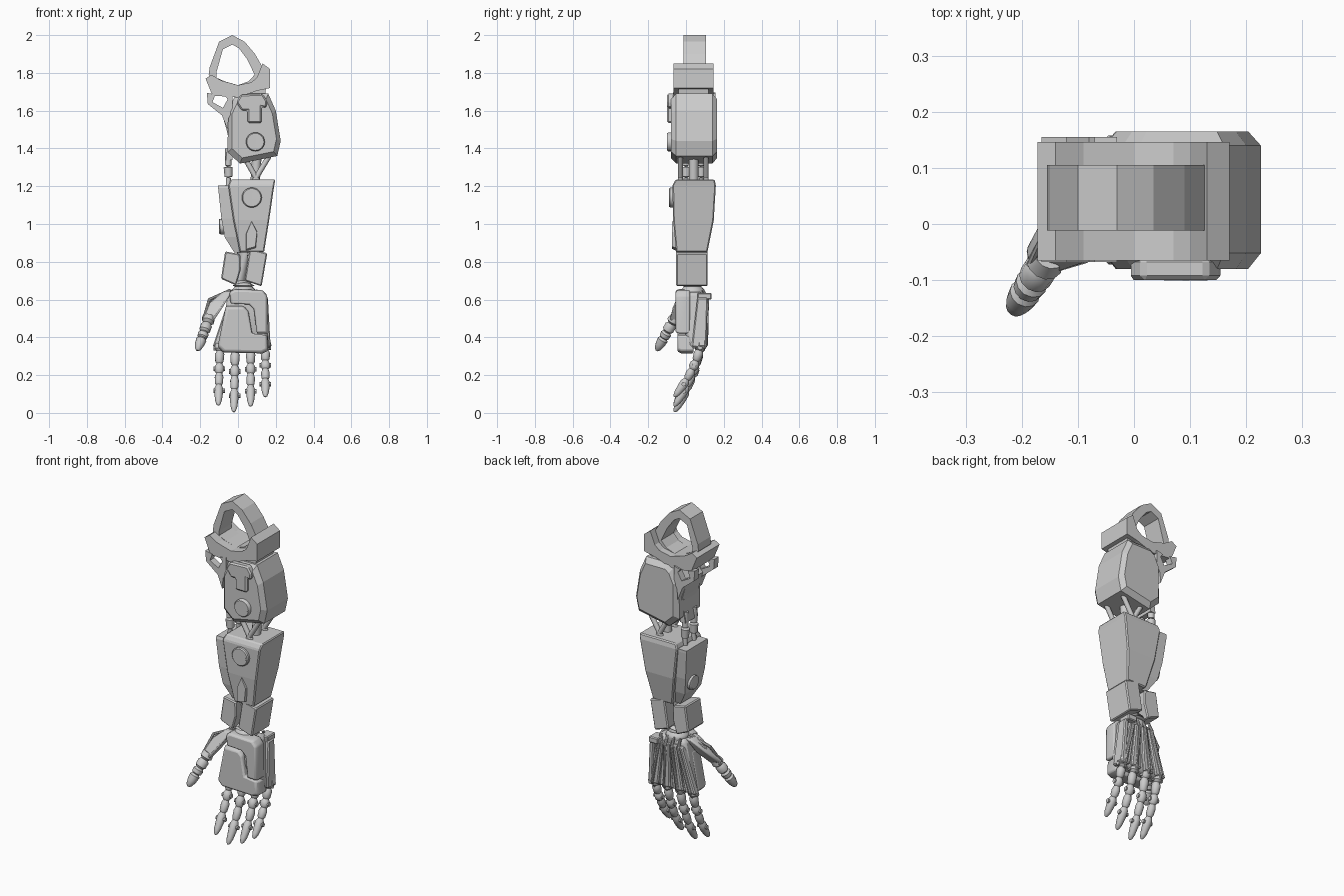
import bpy, bmesh
from math import cos, sin, tau
from mathutils import Vector


def skin(name, rings, closed=False, smooth=False, bevel=0, segs=1):
    """Join equal-length rings of points into a solid."""
    bm = bmesh.new()
    vs = [[bm.verts.new(p) for p in r] for r in rings]
    n = len(vs[0])
    pairs = list(zip(vs, vs[1:])) + ([(vs[-1], vs[0])] if closed else [])
    for a, b in pairs:
        for i in range(n):
            bm.faces.new((a[i], a[(i + 1) % n], b[(i + 1) % n], b[i]))
    if not closed:
        bm.faces.new(vs[0])
        bm.faces.new(vs[-1])
    bmesh.ops.recalc_face_normals(bm, faces=bm.faces)
    me = bpy.data.meshes.new(name)
    bm.to_mesh(me)
    bm.free()
    ob = bpy.data.objects.new(name, me)
    bpy.context.collection.objects.link(ob)
    if bevel:
        m = ob.modifiers.new("bevel", 'BEVEL')
        m.width, m.segments = bevel, segs
    if smooth:
        bpy.ops.object.select_all(action='DESELECT')
        ob.select_set(True)
        bpy.context.view_layer.objects.active = ob
        bpy.ops.object.shade_smooth_by_angle(angle=0.7)
    return ob


def prism(name, pts, layers, **kw):
    """Front-view (x, z) profile swept along y; layers are (y, scale)."""
    cx = (min(p[0] for p in pts) + max(p[0] for p in pts)) / 2
    cz = (min(p[1] for p in pts) + max(p[1] for p in pts)) / 2
    return skin(name, [[(cx + (x - cx) * s, y, cz + (z - cz) * s) for x, z in pts]
                       for y, s in layers], **kw)


def plate(name, pts, y0, y1, **kw):
    return prism(name, pts, [(y0, 1), (y1, 1)], **kw)


def loft(name, secs, **kw):
    """Stacked rectangles (z, x0, x1, y0, y1)."""
    return skin(name, [[(a, c, z), (b, c, z), (b, d, z), (a, d, z)]
                       for z, a, b, c, d in secs], **kw)


def tube(name, pts, n=12):
    """Round body along (x, y, z, radius) stations."""
    P = [Vector(p[:3]) for p in pts]
    rings = []
    for i, p in enumerate(pts):
        t = P[min(i + 1, len(P) - 1)] - P[max(i - 1, 0)]
        q = t.to_track_quat('Z', 'X')
        rings.append([P[i] + q @ Vector((p[3] * cos(tau * k / n), p[3] * sin(tau * k / n), 0))
                      for k in range(n)])
    return skin(name, rings, smooth=True)


def button(name, x, z, y, r):
    """Round boss on a front face with a recessed rim."""
    tube(name, [(x, y + .02, z, r), (x, y - .012, z, r), (x, y - .018, z, r * .9),
                (x, y - .0185, z, r * .78), (x, y - .01, z, r * .74), (x, y - .012, z, r * .6)], 24)


# shoulder ring
outer = [(-.155, 1.79), (-.15, 1.83), (-.10, 1.965), (-.03, 2.0), (.035, 1.965), (.09, 1.90),
         (.13, 1.83), (.12, 1.75), (.0, 1.71), (-.10, 1.73)]
inner = [(-.115, 1.775), (-.115, 1.80), (-.08, 1.925), (-.03, 1.95), (.005, 1.93), (.05, 1.87),
         (.088, 1.79), (.055, 1.755), (.0, 1.735), (-.07, 1.755)]
skin("shoulder_ring", [[(x, y, z) for x, z in p] for p, y in
                       ((outer, -.012), (outer, .105), (inner, .105), (inner, -.012))], closed=True)

# shoulder collar
plate("shoulder_collar", [(-.172, 1.77), (-.14, 1.79), (-.09, 1.76), (0, 1.735), (.07, 1.75),
                          (.10, 1.775), (.13, 1.85), (.17, 1.82), (.17, 1.72), (.10, 1.705),
                          (.0, 1.67), (-.135, 1.68)], -.065, .146)
plate("collar_neck", [(-.02, 1.70), (.15, 1.73), (.14, 1.66), (0, 1.66)], -.04, .12)

# hooked brackets under the collar
for side, y in (("front", -.068), ("back", .115)):
    plate("shoulder_bracket_" + side,
          [(-.165, 1.695), (-.12, 1.685), (-.135, 1.645), (-.08, 1.615), (-.055, 1.66), (-.07, 1.68),
           (-.03, 1.69), (-.03, 1.60), (-.05, 1.56), (-.055, 1.50), (-.085, 1.575), (-.16, 1.635)],
          y, y + .04)
plate("bracket_bridge", [(-.09, 1.60), (-.03, 1.66), (-.03, 1.48), (-.055, 1.48)], -.03, .12)

# inner arm strut and piston
plate("inner_arm_strut", [(-.075, 1.57), (-.03, 1.57), (-.03, 1.34), (-.065, 1.34), (-.05, 1.45)],
      -.02, .10)
for y in (.0, .08):
    tube("inner_piston", [(-.05, y, 1.40, .018), (-.052, y, 1.31, .018),
                          (-.052, y, 1.30, .024), (-.05, y, 1.25, .021), (-.05, y, 1.245, .013),
                          (-.055, y, 1.14, .013)], 10)

# upper arm housing
prism("upper_arm_housing", [(-.053, 1.60), (-.02, 1.67), (.01, 1.69), (.16, 1.69), (.2, 1.60),
                            (.226, 1.44), (.208, 1.36), (.01, 1.32), (-.055, 1.38)],
      [(-.08, .84), (-.052, 1), (.14, 1), (.165, .84)])
plate("upper_arm_hook", [(-.01, 1.645), (.015, 1.685), (.13, 1.69), (.155, 1.65), (.15, 1.615),
                         (.125, 1.62), (.125, 1.535), (.05, 1.535), (.05, 1.60), (.02, 1.60)],
      -.10, -.06, bevel=.008)
button("upper_arm_button", .092, 1.435, -.082, .05)

# elbow rods
for y in (-.03, .107):
    tube("elbow_rod", [(.03, y, 1.36, .014), (.115, y, 1.21, .014)], 10)
    tube("elbow_rod", [(.165, y, 1.36, .014), (.075, y, 1.21, .014)], 10)
tube("elbow_core", [(.10, .04, 1.36, .025), (.09, .04, 1.21, .025)], 12)

# forearm main shell and inner side shell
loft("forearm_shell", [(1.235, -.04, .198, -.055, .152), (1.205, -.052, .192, -.072, .158),
                       (1.02, -.025, .165, -.068, .147), (.85, .01, .138, -.052, .113)], bevel=.006)
loft("forearm_side_shell", [(1.205, -.105, -.03, -.05, .145), (1.19, -.105, -.03, -.055, .145),
                            (1.03, -.088, 0, -.05, .13), (.93, -.07, .03, -.04, .11),
                            (.85, -.02, .03, -.02, .08)])
button("forearm_button", .073, 1.14, -.072, .053)
tube("side_button", [(-.05, .06, .99, .042), (-.095, .06, .985, .042), (-.10, .06, .985, .034)], 20)
prism("forearm_spike", [(.072, 1.025), (.105, .96), (.095, .87), (.04, .855), (.04, .95)],
      [(-.045, 1), (-.073, .85)])

# wrist cuffs
plate("wrist_cuff_inner", [(-.068, .855), (.012, .84), (.015, .76), (-.01, .675), (-.09, .71)],
      -.04, .105, bevel=.006)
plate("wrist_cuff_outer", [(.062, .87), (.155, .845), (.125, .67), (.035, .70)],
      -.052, .115, bevel=.006)

# wrist shaft with collars
tube("wrist_joint", [(.025, .035, .88, .035), (.025, .035, .70, .03), (.03, .035, .69, .055),
                     (.03, .035, .675, .06), (.03, .035, .668, .045), (.03, .035, .655, .06),
                     (.03, .035, .64, .065), (.03, .035, .60, .05)], 20)

# palm core
skin("palm_core", [[(-.05, -.015, .64), (.13, -.015, .64), (.13, .09, .64), (-.05, .09, .64)],
                   [(-.08, -.025, .48), (.15, -.025, .48), (.15, .085, .48), (-.08, .085, .48)],
                   [(-.105, .02, .34), (.165, .02, .34), (.165, .095, .34), (-.105, .095, .34)]],
     smooth=True, bevel=.02, segs=2)

# soft palm pads
prism("palm_heel_pad", [(-.045, .64), (-.02, .655), (.13, .65), (.155, .62), (.157, .42), (.10, .42),
                        (.085, .55), (.06, .575), (-.04, .58)],
      [(.02, 1), (-.035, 1), (-.055, .95)], smooth=True, bevel=.008, segs=2)
prism("palm_finger_pad", [(-.065, .565), (.03, .565), (.055, .54), (.075, .42), (.155, .41),
                          (.16, .33), (.13, .315), (-.08, .32), (-.108, .35)],
      [(.04, 1), (-.025, 1), (-.045, .93)], smooth=True, bevel=.008, segs=2)

# outer hand guard and small clip
skin("hand_guard", [[(x, .06, .61), (x, .115, .61), (x + .015, .108, .34), (x + .015, .03, .35)]
                    for x in (.13, .158)], bevel=.006)
loft("wrist_clip", [(.635, .09, .15, .06, .135), (.60, .09, .15, .06, .135)], bevel=.005)

# back plates and tendons fanning to the knuckles
finger_x = (-.10, -.018, .067, .145)
for i, fx in enumerate(finger_x):
    tx = .035 + (i - 1.5) * .042
    skin("hand_back_plate", [[(tx - .02, y, .61), (tx + .02, y, .61),
                              (fx + .034, y - .004, .35), (fx - .034, y - .004, .35)]
                             for y in (.07, .108)], bevel=.006)
    tube("hand_tendon", [(tx, .09, .65, .008), (tx, .113, .60, .009), (fx, .108, .36, .009),
                         (fx, .08, .32, .007)], 8)

# jointed fingers
profile = [(0, .026), (.08, .028), (.12, .017), (.17, .025), (.29, .022), (.32, .015), (.37, .025),
           (.44, .025), (.48, .016), (.54, .023), (.64, .021), (.67, .015), (.72, .023),
           (.80, .023), (.92, .018), (.98, .011), (1, .004)]
for name, fx, tip in zip(("index", "middle", "ring", "little"), finger_x, (.04, .005, .035, .085)):
    top = .365
    tube(name + "_finger", [(fx + .004 * (1 - 2 * t) * (fx < 0), .078 - .05 * t - .09 * t * t,
                             top + (tip - top) * t, r) for t, r in profile])
    for t in (.07, .405, .76):
        y, z = .078 - .05 * t - .09 * t * t, top + (tip - top) * t
        tube(name + "_finger_pin", [(fx - .03, y, z, .012), (fx + .03, y, z, .012)], 8)

# thumb base, tendons and jointed thumb
skin("thumb_base", [[(-.03, -.03, .645), (-.03, .06, .645), (-.075, .07, .645), (-.075, -.02, .645)],
                    [(-.08, -.075, .56), (-.085, .03, .56), (-.155, .035, .585), (-.15, -.025, .58)],
                    [(-.135, -.09, .48), (-.14, -.05, .47), (-.198, -.045, .50),
                     (-.19, -.075, .50)]], smooth=True, bevel=.012, segs=2)
for d in (0, .022):
    tube("thumb_tendon", [(-.04, .04 - d, .65, .008), (-.13 - d, .015 - d, .60, .009),
                          (-.185, -.05 - d, .49, .007)], 8)
a, b = Vector((-.15, -.055, .51)), Vector((-.215, -.155, .33))
tube("thumb", [(*a.lerp(b, t), r) for t, r in
               ((0, .028), (.14, .034), (.2, .02), (.26, .03), (.40, .03), (.45, .02), (.5, .029),
                (.6, .027), (.63, .02), (.68, .028), (.82, .025), (.95, .017), (1, .007))])
